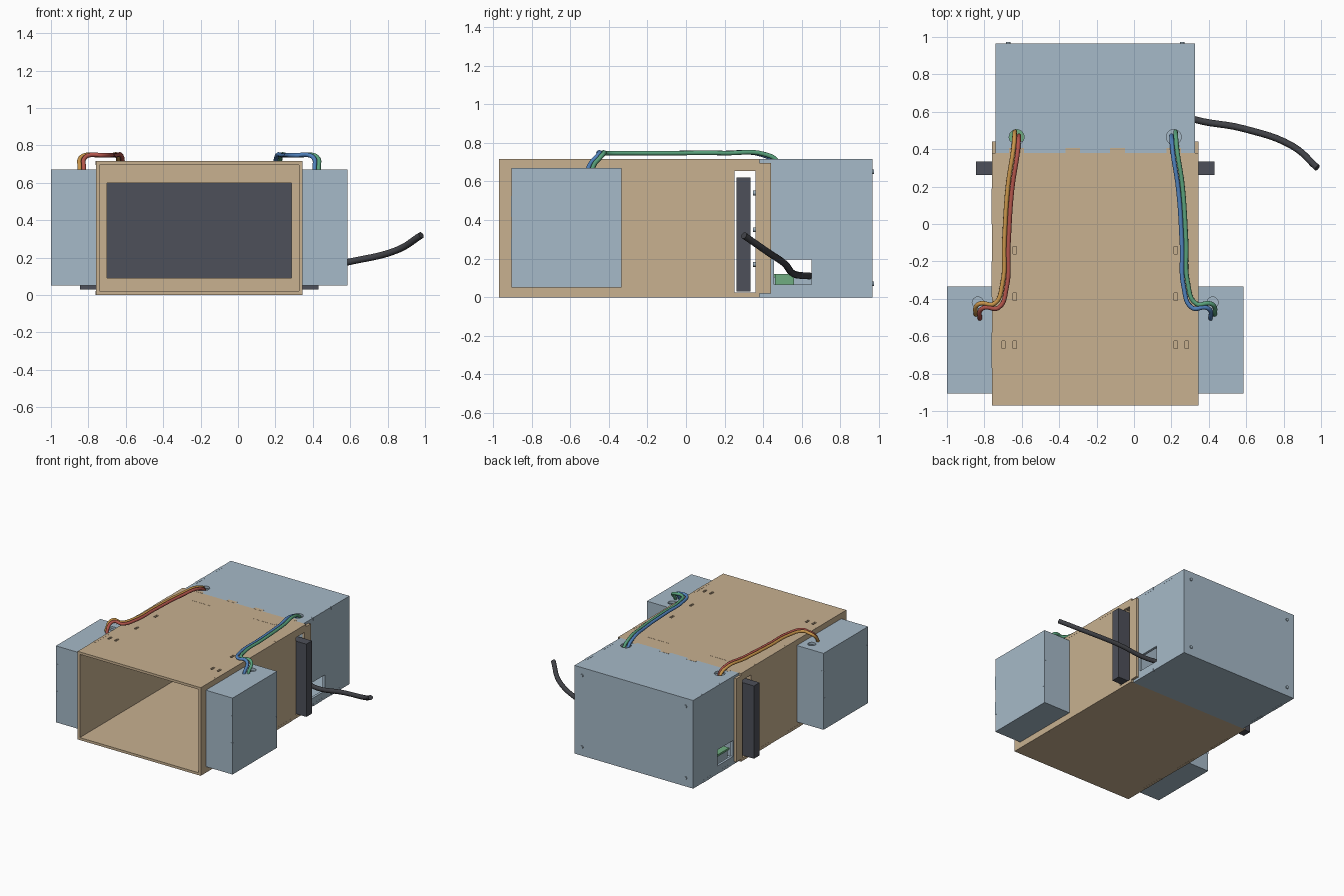
import bpy
from mathutils import Vector

if "Cube" in bpy.data.objects:
    bpy.data.objects.remove(bpy.data.objects["Cube"])

CX = -0.2075          # centre line of the cabinet
T = 0.02              # sheet thickness
SIDES = (("right", -1), ("left", 1))


def material(name, r, g, b):
    m = bpy.data.materials.new(name)
    m.use_nodes = True
    m.diffuse_color = (r, g, b, 1)
    m.node_tree.nodes["Principled BSDF"].inputs["Base Color"].default_value = (r, g, b, 1)
    return m


WOOD = material("tan wood", 0.58, 0.44, 0.28)
BLUE = material("pale blue panel", 0.38, 0.49, 0.58)
DARK = material("dark grey screen", 0.075, 0.08, 0.1)
CORD = material("black cord", 0.05, 0.052, 0.06)
GREEN = material("circuit green", 0.16, 0.42, 0.22)
RED_W = material("red wire", 0.45, 0.09, 0.07)
ORANGE_W = material("orange wire", 0.58, 0.30, 0.07)
BLUE_W = material("blue wire", 0.08, 0.22, 0.5)
GREEN_W = material("green wire", 0.1, 0.36, 0.2)


def place(obj, name, mat):
    obj.name = name
    obj.data.materials.clear()
    obj.data.materials.append(mat)
    return obj


def box(name, x, y, z, mat):
    """Box from three (low, high) ranges, x measured from the centre line."""
    lo, hi = (Vector(f(p) for p in (x, y, z)) for f in (min, max))
    bpy.ops.mesh.primitive_cube_add(size=1)
    o = bpy.context.object
    size, mid = hi - lo, (hi + lo) / 2 + Vector((CX, 0, 0))
    for v in o.data.vertices:
        v.co = v.co * size + mid
    return place(o, name, mat)


def rod(name, d, y, z, radius, depth, mat, axis="Z"):
    turn = {"Z": (0, 0, 0), "Y": (1.5708, 0, 0)}[axis]
    bpy.ops.mesh.primitive_cylinder_add(vertices=24, radius=radius, depth=depth,
                                        location=(CX + d, y, z), rotation=turn)
    o = place(bpy.context.object, name, mat)
    bpy.ops.object.shade_smooth_by_angle()
    return o


def cut(target, cutter):
    mod = target.modifiers.new("cut", "BOOLEAN")
    mod.operation, mod.object, mod.solver = "DIFFERENCE", cutter, "EXACT"
    bpy.context.view_layer.objects.active = target
    bpy.ops.object.modifier_apply(modifier=mod.name)
    bpy.data.objects.remove(cutter)


def hollow(name, x, y, z, mat):
    """Closed sheet box, returned as a dict of its six plates."""
    x, y, z = sorted(x), sorted(y), sorted(z)
    yi, zi = (y[0] + T, y[1] - T), (z[0] + T, z[1] - T)
    return {
        "top": box(name + "_top", x, y, (zi[1], z[1]), mat),
        "bottom": box(name + "_bottom", x, y, (z[0], zi[0]), mat),
        "front": box(name + "_front", x, (y[0], yi[0]), zi, mat),
        "back": box(name + "_back", x, (yi[1], y[1]), zi, mat),
        "x0": box(name + "_right_wall", (x[0], x[0] + T), yi, zi, mat),
        "x1": box(name + "_left_wall", (x[1] - T, x[1]), yi, zi, mat),
    }


def tube(name, points, radius, mat):
    cu = bpy.data.curves.new(name, "CURVE")
    cu.dimensions, cu.bevel_depth = "3D", radius
    cu.bevel_resolution, cu.resolution_u, cu.use_fill_caps = 3, 6, True
    sp = cu.splines.new("BEZIER")
    sp.bezier_points.add(len(points) - 1)
    for bp, p in zip(sp.bezier_points, points):
        bp.co = p
        bp.handle_left_type = bp.handle_right_type = "AUTO"
    o = bpy.data.objects.new(name, cu)
    bpy.context.collection.objects.link(o)
    return place(o, name, mat)


# Wooden tunnel: top and bottom plates, side walls, window frame
W, H = 0.5525, 0.715
tunnel_top = box("tunnel_top", (-W, W), (-0.97, 0.38), (H - T, H), WOOD)
box("tunnel_bottom", (-W, W), (-0.97, 0.38), (0, T), WOOD)
for side, s in SIDES:
    wall = box(f"tunnel_{side}_wall", (s * (W - T), s * W), (-0.97, 0.44), (T, H - T), WOOD)
    cut(wall, box("slot_cutter", (s * 0.4, s * 0.7), (0.25, 0.36), (0.025, 0.655), WOOD))
    # small slots in the roof
    for d, y in ((0.43, -0.14), (0.43, -0.39), (0.43, -0.645), (0.49, -0.645)):
        cut(tunnel_top, box("roof_slot_cutter", (s * d - 0.009, s * d + 0.009),
                            (y - 0.02, y + 0.02), (0.6, 0.8), WOOD))
    # finger joint tabs of the walls and of the window frame
    for y in (-0.675, -0.295, 0.095):
        for level, z in (("upper", H - T / 2), ("lower", T / 2)):
            box(f"{side}_{level}_wall_tab", (s * (W - T), s * (W + 0.001)),
                (y - 0.095, y + 0.095), (z - T / 2 - 0.001, z + T / 2 + 0.001), WOOD)
    box(f"{side}_frame_tab", (s * 0.18, s * 0.375), (0.235, 0.255), (H - T, H + 0.001), WOOD)

frame = box("window_frame", (-W + T, W - T), (0.23, 0.25), (T, H - T), WOOD)
cut(frame, box("window_cutter", (-0.4925, 0.4925), (0.1, 0.4), (0.09, 0.60), WOOD))

# Screen panel that slides through both side slots
box("screen_panel", (-0.6375, 0.6375), (0.262, 0.335), (0.03, 0.62), DARK)

# Rear equipment box with wire holes and side windows
R = W - T
rear = hollow("rear_box", (-R, R), (0.36, 0.965), (0, H), BLUE)
cut(rear["top"], box("lip_cutter", (-1, 1), (0.3, 0.38), (0.6, 0.8), BLUE))
cut(rear["bottom"], box("lip_cutter", (-1, 1), (0.3, 0.38), (-0.1, 0.1), BLUE))
for (side, s), key in zip(SIDES, ("x0", "x1")):
    cut(rear["top"], rod("hole_cutter", s * 0.42, 0.465, H, 0.04, 0.2, BLUE))
    cut(rear[key], box("port_cutter", (s * 0.4, s * 0.7), (0.455, 0.65), (0.065, 0.195), BLUE))
    for y in (0.555, 0.785):
        for level, z in (("upper", H - T / 2), ("lower", T / 2)):
            box(f"{side}_{level}_rear_tab", (s * (R - T), s * (R + 0.001)),
                (y - 0.055, y + 0.055), (z - T / 2 - 0.001, z + T / 2 + 0.001), BLUE)
    for z in (0.07, 0.65):
        rod(f"{side}_back_bolt", s * 0.465, 0.966, z, 0.012, 0.014, BLUE, "Y")
    for z in (0.17, 0.35, 0.54):
        rod(f"{side}_front_bolt", s * 0.5, 0.355, z, 0.012, 0.014, BLUE, "Y")
    # wooden fingers reaching into the rear box roof
    for d in (0.08, 0.38):
        box(f"{side}_roof_finger", (s * d, s * (d + 0.08)), (0.379, 0.405), (H - T, H + 0.001), WOOD)

# Electronics inside the rear box
box("electronics_tray", (-0.48, 0.3), (0.45, 0.66), (T, 0.105), BLUE)
box("circuit_board", (-0.49, 0.0), (0.44, 0.66), (0.105, 0.12), GREEN)
box("circuit_edge", (0.3, 0.31), (0.46, 0.56), (0.06, 0.12), GREEN)

# Side speaker boxes, each with a wire hole and joint tabs
for side, s in SIDES:
    sp = hollow(f"{side}_speaker_box", (s * W, s * 0.7925), (-0.905, -0.335), (0.05, 0.67), BLUE)
    cut(sp["top"], rod("hole_cutter", s * 0.6275, -0.42, 0.67, 0.03, 0.2, BLUE))
    for z in (0.25, 0.47):
        for y in (-0.895, -0.345):
            box(f"{side}_speaker_tab", (s * 0.7725, s * 0.7935), (y - 0.011, y + 0.011),
                (z - 0.055, z + 0.055), BLUE)

# Paired wires from the rear box over the roof to each speaker box
ROUTE = ((0.42, 0.47, 0.5), (0.42, 0.465, 0.70), (0.425, 0.40, 0.74), (0.455, 0.2, 0.747),
         (0.475, -0.1, 0.747), (0.485, -0.33, 0.747), (0.53, -0.438, 0.747),
         (0.60, -0.435, 0.747), (0.625, -0.45, 0.73), (0.6275, -0.49, 0.68),
         (0.6275, -0.50, 0.62))
for (side, s), colours in zip(SIDES, ((RED_W, ORANGE_W), (BLUE_W, GREEN_W))):
    for k, mat in zip((-0.011, 0.011), colours):
        pts = [(CX + s * (d + k), y + k, z) for d, y, z in ROUTE]
        tube(f"{side}_{mat.name.replace(' ', '_')}", pts, 0.012, mat)

# Power cord leaving through the left port
tube("power_cord", ((0.12, 0.64, 0.11), (0.32, 0.56, 0.12), (0.585, 0.51, 0.175),
                    (0.85, 0.415, 0.24), (0.98, 0.30, 0.32)), 0.018, CORD)
